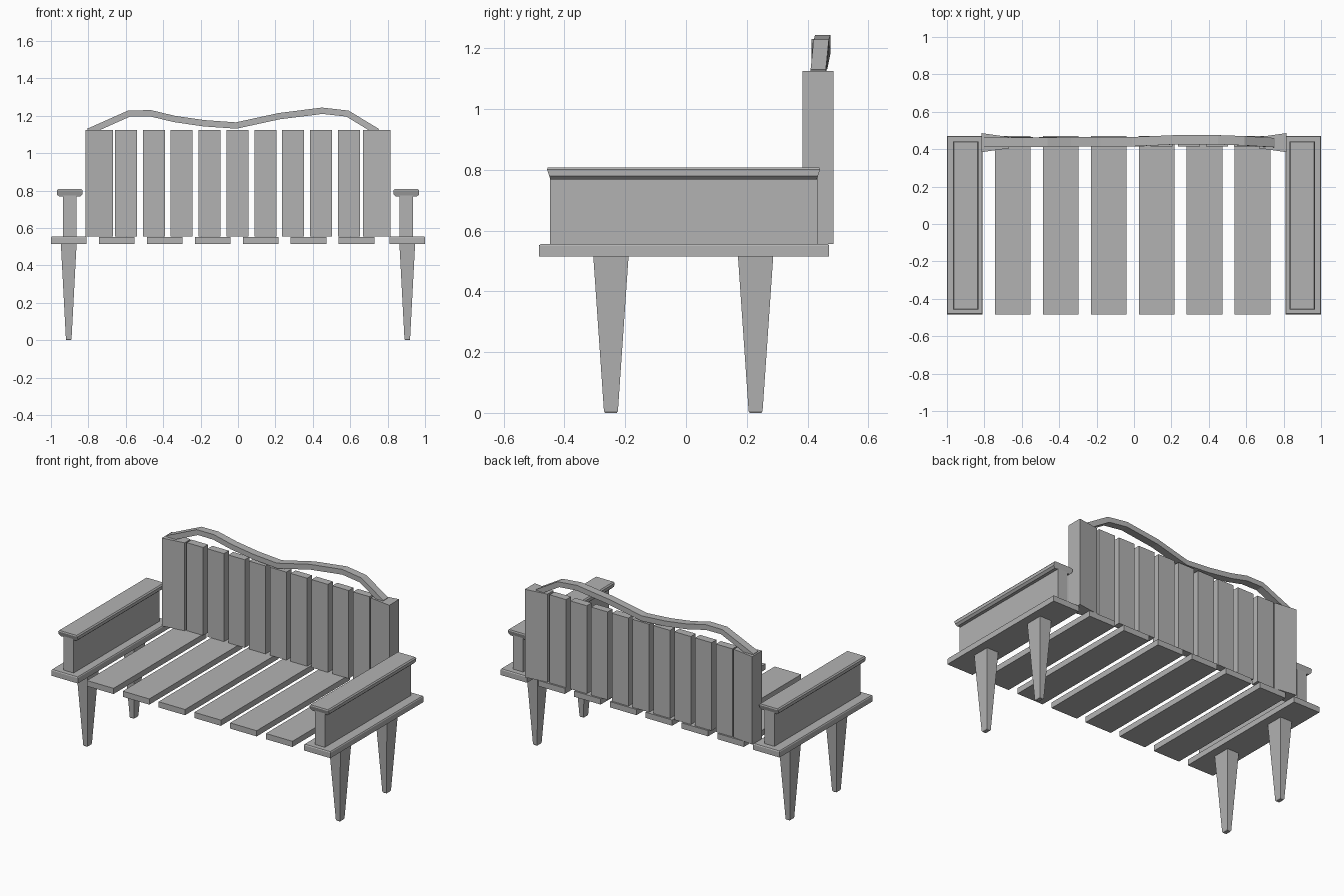
import bpy
import bmesh
from mathutils import Vector

cube = bpy.data.objects.get("Cube")
if cube:
    bpy.data.objects.remove(cube, do_unlink=True)

grey = bpy.data.materials.new("plain grey")
grey.use_nodes = True
colour = (0.45, 0.45, 0.45, 1)
grey.diffuse_color = colour
grey.node_tree.nodes["Principled BSDF"].inputs["Base Color"].default_value = colour


def loft(name, sections):
    """Closed solid through a run of four-cornered sections."""
    bm = bmesh.new()
    rings = [[bm.verts.new(p) for p in s] for s in sections]
    for a, b in zip(rings, rings[1:]):
        for i in range(4):
            j = (i + 1) % 4
            bm.faces.new((a[i], a[j], b[j], b[i]))
    bm.faces.new(rings[0][::-1])
    bm.faces.new(rings[-1])
    bmesh.ops.recalc_face_normals(bm, faces=bm.faces)
    mesh = bpy.data.meshes.new(name)
    bm.to_mesh(mesh)
    bm.free()
    mesh.materials.append(grey)
    obj = bpy.data.objects.new(name, mesh)
    bpy.context.collection.objects.link(obj)
    return obj


def stack(name, cx, cy, levels):
    """Rectangles stacked upward; each level is (z, half width, half depth)."""
    return loft(name, [[(cx - w, cy - d, z), (cx + w, cy - d, z),
                        (cx + w, cy + d, z), (cx - w, cy + d, z)]
                       for z, w, d in levels])


def box(name, cx, cy, w, d, z0, z1):
    return stack(name, cx, cy, [(z0, w, d), (z1, w, d)])


# Seat slats
for i in range(6):
    box(f"seat_slat_{i + 1}", -0.649 + i * 0.2565, -0.006, 0.095, 0.477, 0.515, 0.552)

# Back slats
for i in range(9):
    box(f"back_slat_{i + 1}", (i - 4) * 0.149 - 0.003, 0.44, 0.059, 0.025, 0.555, 1.125)

for side, s in (("left", 1), ("right", -1)):
    # Side boards, arm panels and arm caps
    stack(f"{side}_side_board", s * 0.905, -0.006,
          [(0.515, 0.095, 0.477), (0.549, 0.095, 0.477), (0.555, 0.091, 0.473)])
    box(f"{side}_arm_panel", s * 0.9, -0.008, 0.036, 0.44, 0.555, 0.775)
    stack(f"{side}_arm_cap", s * 0.9, -0.008,
          [(0.768, 0.056, 0.438), (0.78, 0.069, 0.442),
           (0.8, 0.069, 0.449), (0.808, 0.062, 0.447)])

    # Back end posts, thicker on the outer edge
    loft(f"{side}_back_post",
         [[(s * x, 0.435 - d, 0.555), (s * x, 0.435 + d, 0.555),
           (s * x, 0.435 + d, 1.125), (s * x, 0.435 - d, 1.125)]
          for x, d in ((0.667, 0.03), (0.815, 0.051))])

    # Tapered legs
    for end, y in (("front", -0.247), ("back", 0.229)):
        stack(f"{side}_{end}_leg", s * 0.905, y,
              [(0, 0.012, 0.019), (0.006, 0.015, 0.023), (0.515, 0.042, 0.058)])

# Wavy top rail: (x, y, z) along its middle
path = [Vector(p) for p in (
    (-0.8, 0.438, 1.115), (-0.58, 0.438, 1.213), (-0.465, 0.438, 1.213),
    (-0.34, 0.44, 1.183), (-0.18, 0.44, 1.16), (-0.01, 0.44, 1.148),
    (0.22, 0.45, 1.198), (0.45, 0.45, 1.227), (0.585, 0.445, 1.212),
    (0.745, 0.435, 1.115))]
across = Vector((0, 0.025, 0))
sections = []
for i, p in enumerate(path):
    along = path[min(i + 1, len(path) - 1)] - path[max(i - 1, 0)]
    up = Vector((-along.z, 0, along.x)).normalized() * 0.017
    sections.append([p - across - up, p + across - up, p + across + up, p - across + up])
loft("top_rail", sections)
